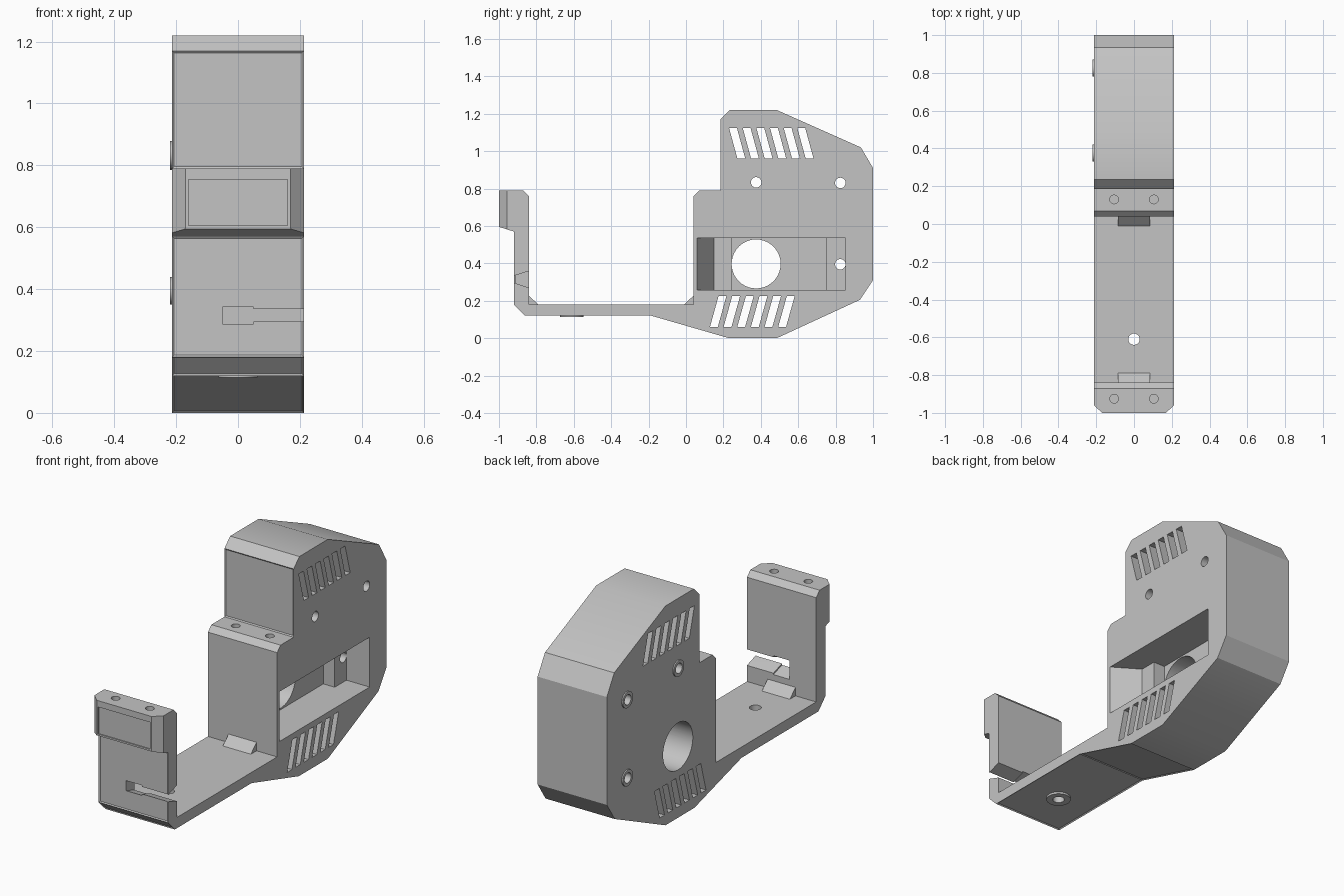
import bpy, bmesh
from math import radians
from mathutils import Matrix, Vector

cube = bpy.data.objects.get("Cube")
if cube:
    bpy.data.objects.remove(cube, do_unlink=True)

grey = bpy.data.materials.new("light_grey")
grey.use_nodes = True
grey.diffuse_color = (0.55, 0.55, 0.55, 1)
grey.node_tree.nodes["Principled BSDF"].inputs["Base Color"].default_value = (0.55, 0.55, 0.55, 1)

HALF = 0.213  # half the width of the housing


def finish(bm, name):
    bmesh.ops.recalc_face_normals(bm, faces=bm.faces)
    mesh = bpy.data.meshes.new(name)
    bm.to_mesh(mesh)
    bm.free()
    mesh.materials.append(grey)
    obj = bpy.data.objects.new(name, mesh)
    bpy.context.collection.objects.link(obj)
    return obj


def prism(bm, points, axis, lo, hi):
    """Extrude a 2D outline: (y, z) along X or (x, y) along Z."""
    place = (lambda p, t: (t, *p)) if axis == "X" else (lambda p, t: (*p, t))
    face = bm.faces.new([bm.verts.new(place(p, lo)) for p in points])
    out = bmesh.ops.extrude_face_region(bm, geom=[face])
    move = Vector((hi - lo, 0, 0) if axis == "X" else (0, 0, hi - lo))
    bmesh.ops.translate(bm, vec=move, verts=[g for g in out["geom"] if isinstance(g, bmesh.types.BMVert)])


def rod(bm, centre, radius, depth, axis):
    turn = Matrix.Rotation(radians(90), 4, "Y") if axis == "X" else Matrix()
    bmesh.ops.create_cone(bm, cap_ends=True, segments=40, radius1=radius, radius2=radius,
                          depth=depth, matrix=Matrix.Translation(centre) @ turn)


def cut(target, bm):
    cutter = finish(bm, "cutter")
    cutter.hide_render = True
    mod = target.modifiers.new("cut", "BOOLEAN")
    mod.operation, mod.solver, mod.object = "DIFFERENCE", "EXACT", cutter
    bpy.context.view_layer.objects.active = target
    bpy.ops.object.modifier_apply(modifier=mod.name)
    bpy.data.objects.remove(cutter, do_unlink=True)


# Housing, bridge and front arm as one side outline
outline = [(-0.92, 0.18), (-0.86, 0.12), (-0.185, 0.12), (0.23, 0), (0.485, 0), (0.93, 0.205),
           (1, 0.31), (1, 0.91), (0.935, 1.02), (0.485, 1.22), (0.235, 1.22), (0.185, 1.17),
           (0.185, 0.79), (0.07, 0.79), (0.04, 0.76), (0.04, 0.18), (-0.84, 0.18),
           (-0.84, 0.76), (-0.87, 0.79), (-1, 0.79), (-1, 0.595), (-0.92, 0.57)]
bm = bmesh.new()
prism(bm, outline, "X", -HALF, HALF)
bmesh.ops.recalc_face_normals(bm, faces=bm.faces)

# Shallow rimmed panels on the front and underside
panels = []
for f in bm.faces:
    c, n = f.calc_center_median(), f.normal
    under = n.z < -0.5 and c.z < 0.2 and c.y < 0.1
    front = n.y < -0.9 and (-0.95 < c.y < -0.9 or c.y > 0.1)
    if under or front:
        panels.append(f)
bmesh.ops.inset_individual(bm, faces=panels, thickness=0.009, depth=-0.005)
body = finish(bm, "housing")

# Clamp block: chamfered corners and front panel
bm = bmesh.new()
for s in (-1, 1):
    prism(bm, [(s * 0.168, -1.001), (s * 0.23, -1.001), (s * 0.23, -0.942)], "Z", 0.58, 0.85)
prism(bm, [(-0.16, -1.1), (0.16, -1.1), (0.16, -0.994), (-0.16, -0.994)], "Z", 0.605, 0.755)
cut(body, bm)

# Slanted vents
bm = bmesh.new()
for start, lean, low, high in ((0.275, -0.045, 0.96, 1.125), (0.128, 0.046, 0.06, 0.225)):
    for i in range(6):
        y = start + i * 0.073
        prism(bm, [(y, low), (y + 0.042, low), (y + 0.042 + lean, high), (y + lean, high)],
              "X", -0.4, 0.4)
cut(body, bm)

# Stepped side pocket with a sloped lead-in
bm = bmesh.new()
prism(bm, [(0.3, 0.005), (HALF, 0.06), (0.07, 0.15), (0.07, 0.245), (0.0, 0.245),
           (0.0, 0.75), (0.07, 0.75), (0.07, 0.853), (0.3, 0.853)], "Z", 0.258, 0.535)
cut(body, bm)

# Raised screw collars on the right side and under the bridge
screws = [(0.375, 0.833), (0.825, 0.83), (0.825, 0.395)]
for y, z in screws:
    bm = bmesh.new()
    rod(bm, (-HALF, y, z), 0.045, 0.014, "X")
    hole = bmesh.new()
    rod(hole, (-HALF, y, z), 0.028, 0.1, "X")
    cut(finish(bm, "screw_collar"), hole)
bm = bmesh.new()
rod(bm, (0, -0.61, 0.12), 0.063, 0.012, "Z")
hole = bmesh.new()
rod(hole, (0, -0.61, 0.12), 0.03, 0.1, "Z")
cut(finish(bm, "bridge_collar"), hole)

# Round holes
bm = bmesh.new()
rod(bm, (-0.2, 0.375, 0.397), 0.131, 0.6, "X")
for y, z in screws:
    rod(bm, (0, y, z), 0.028, 1, "X")
rod(bm, (0, -0.61, 0.12), 0.03, 0.3, "Z")
for x in (-0.105, 0.105):
    for y in (-0.925, 0.13):
        rod(bm, (x, y, 0.8), 0.023, 0.2, "Z")
cut(body, bm)

# Cable slot through the arm, flared inwards and open to the left
for lo, hi, grow in ((-0.05, 0.05, 0.008), (0.049, 0.3, 0)):
    bm = bmesh.new()
    prism(bm, [(-0.95, 0.295 - grow), (-0.915, 0.295 - grow), (-0.82, 0.263 - grow),
               (-0.82, 0.365 + grow), (-0.915, 0.335 + grow), (-0.95, 0.335 + grow)], "X", lo, hi)
    cut(body, bm)

# Corner wedges on the bridge
for wall, toe, name in ((-0.845, -0.79, "front_wedge"), (0.045, -0.01, "rear_wedge")):
    bm = bmesh.new()
    prism(bm, [(wall, 0.17), (toe, 0.17), (toe, 0.18), (wall, 0.232)], "X", -0.086, 0.086)
    finish(bm, name)

# Smooth bores, crisp edges elsewhere
for obj in bpy.context.scene.objects:
    if obj.type == "MESH":
        bpy.ops.object.select_all(action="DESELECT")
        obj.select_set(True)
        bpy.context.view_layer.objects.active = obj
        bpy.ops.object.shade_smooth_by_angle(angle=radians(25))
